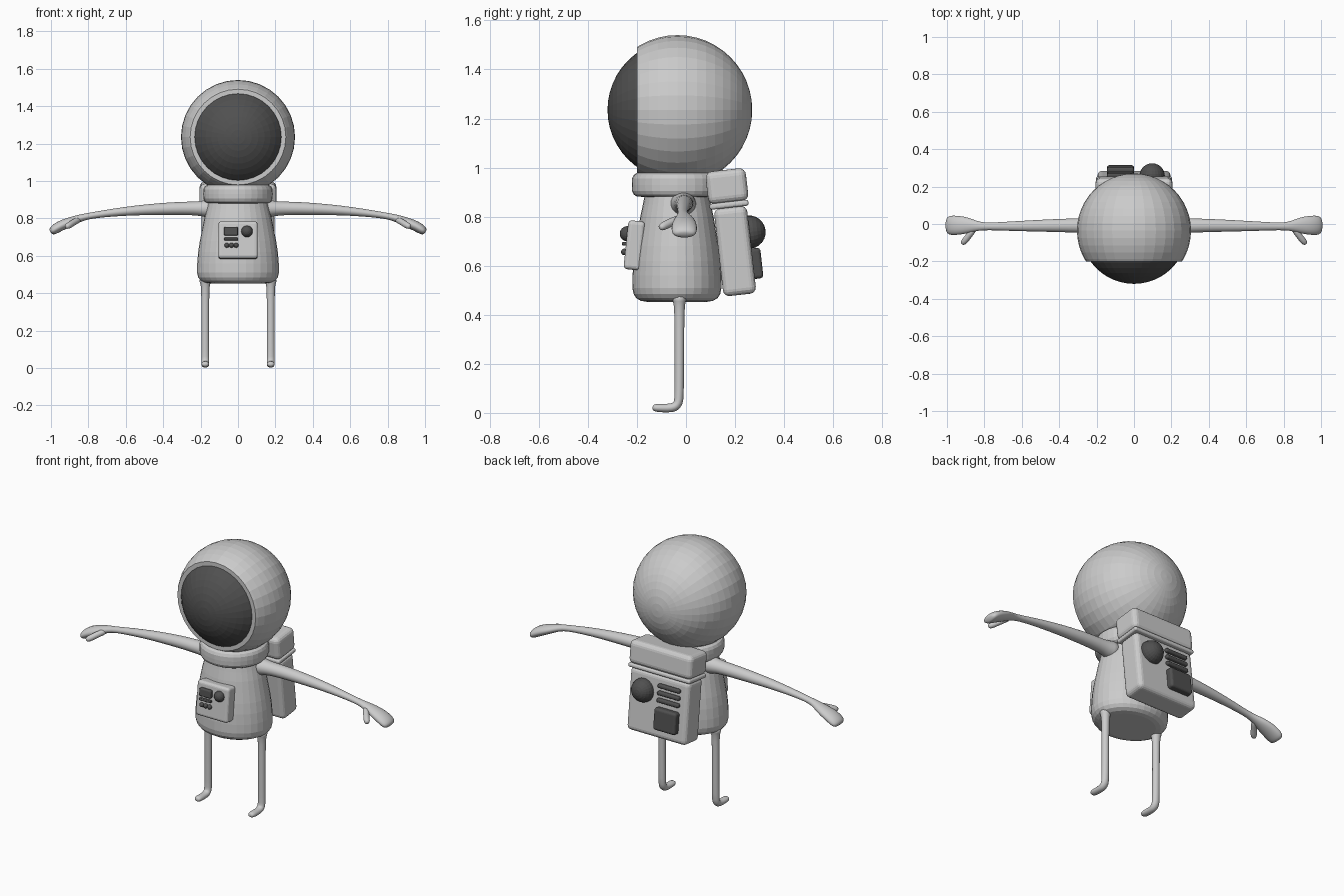
import bpy, bmesh, math
from mathutils import Vector, Matrix

if "Cube" in bpy.data.objects:
    bpy.data.objects.remove(bpy.data.objects["Cube"])


def material(name, v):
    m = bpy.data.materials.new(name)
    m.diffuse_color = (v, v, v, 1)
    m.use_nodes = True
    m.node_tree.nodes["Principled BSDF"].inputs["Base Color"].default_value = m.diffuse_color
    return m


SUIT = material("suit_grey", 0.6)
DARK = material("dark_grey", 0.08)


def finish(name, bm, mat, mirror=False, subdiv=0, smooth=False):
    bmesh.ops.recalc_face_normals(bm, faces=bm.faces)
    me = bpy.data.meshes.new(name)
    bm.to_mesh(me)
    bm.free()
    me.materials.append(mat)
    ob = bpy.data.objects.new(name, me)
    bpy.context.collection.objects.link(ob)
    if mirror:
        ob.modifiers.new("Mirror", 'MIRROR')
    if subdiv:
        s = ob.modifiers.new("Subdivision", 'SUBSURF')
        s.levels = s.render_levels = subdiv
    if smooth:
        for p in me.polygons:
            p.use_smooth = True
    return ob


def skin(bm, rings, close=True):
    """Join rings of vertices with quads and cap the ends."""
    n = len(rings[0])
    for a, b in zip(rings, rings[1:]):
        for i in range(n):
            j = (i + 1) % n
            bm.faces.new((a[i], a[j], b[j], b[i]))
    if close:
        bm.faces.new(rings[0])
        bm.faces.new(rings[-1])


def lathe(name, profile, mat, y, sx=1, sy=1, n=32, close=True):
    """Revolve (radius, z) points about a vertical axis."""
    bm = bmesh.new()
    rings = [[bm.verts.new((r * sx * math.cos(2 * math.pi * i / n),
                            y + r * sy * math.sin(2 * math.pi * i / n), z))
              for i in range(n)] for r, z in profile]
    skin(bm, rings, close)
    return finish(name, bm, mat)


def limb(name, sections, side, n=12):
    """Loft ellipses along a path: (x, y, z, half width, half thickness)."""
    bm = bmesh.new()
    pts = [Vector(s[:3]) for s in sections]
    rings = []
    for k, s in enumerate(sections):
        t = (pts[min(k + 1, len(pts) - 1)] - pts[max(k - 1, 0)]).normalized()
        a = Vector(side)
        a = (a - t * a.dot(t)).normalized()
        b = t.cross(a)
        rings.append([bm.verts.new(pts[k] + a * s[3] * math.cos(2 * math.pi * i / n)
                                   + b * s[4] * math.sin(2 * math.pi * i / n))
                      for i in range(n)])
    skin(bm, rings)
    return finish(name, bm, SUIT, mirror=True, subdiv=1, smooth=True)


def place(origin, tilt):
    return Matrix.Translation(origin) @ Matrix.Rotation(math.radians(tilt), 4, 'X')


def box(name, frame, centre, size, mat, bevel):
    bm = bmesh.new()
    bmesh.ops.create_cube(bm, size=1, matrix=Matrix.Diagonal((*size, 1)))
    bmesh.ops.bevel(bm, geom=bm.edges[:], offset=bevel, segments=4, profile=0.5, affect='EDGES')
    bm.transform(frame @ Matrix.Translation(centre))
    return finish(name, bm, mat)


def ball(name, frame, centre, r, mat, n=24):
    bm = bmesh.new()
    bmesh.ops.create_uvsphere(bm, u_segments=n, v_segments=n // 2, radius=r)
    bm.transform(frame @ Matrix.Translation(centre) @ Matrix.Rotation(math.pi / 2, 4, 'X'))
    return finish(name, bm, mat)


# Helmet shell with a flat front opening, and the visor dome inside it
def dome(name, r, mat, cut, keep_front):
    bm = bmesh.new()
    bmesh.ops.create_uvsphere(bm, u_segments=32, v_segments=24, radius=r)
    bm.transform(Matrix.Translation((0, -0.035, 1.235)) @ Matrix.Rotation(math.pi / 2, 4, 'X'))
    out = bmesh.ops.bisect_plane(bm, geom=bm.verts[:] + bm.edges[:] + bm.faces[:],
                                 plane_co=(0, cut, 0), plane_no=(0, 1, 0),
                                 clear_inner=not keep_front, clear_outer=keep_front)
    edges = [e for e in out['geom_cut'] if isinstance(e, bmesh.types.BMEdge)]
    bmesh.ops.edgeloop_fill(bm, edges=edges)
    return finish(name, bm, mat)


dome("helmet", 0.305, SUIT, -0.2, False)
dome("visor", 0.285, DARK, -0.195, True)

# Collar and torso
lathe("collar", [(0.13, 0.88), (0.165, 0.882), (0.178, 0.89), (0.185, 0.905), (0.186, 0.93),
                 (0.185, 0.955), (0.178, 0.97), (0.165, 0.978), (0.13, 0.98)], SUIT, -0.035)
lathe("torso", [(0.15, 0.453), (0.178, 0.457), (0.2, 0.468), (0.213, 0.485), (0.219, 0.51),
                (0.218, 0.56), (0.213, 0.62), (0.204, 0.68), (0.192, 0.74), (0.18, 0.8),
                (0.167, 0.85), (0.155, 0.9)], SUIT, -0.037, 1, 0.83)

# Arms with hands and thumbs
limb("arm", [(0.12, -0.012, 0.852, 0.062, 0.058), (0.165, -0.012, 0.852, 0.052, 0.05),
             (0.21, -0.01, 0.853, 0.042, 0.038), (0.3, -0.008, 0.854, 0.04, 0.037),
             (0.42, -0.008, 0.85, 0.036, 0.033), (0.55, -0.01, 0.843, 0.031, 0.027),
             (0.68, -0.012, 0.83, 0.025, 0.021), (0.78, -0.013, 0.816, 0.02, 0.017),
             (0.83, -0.012, 0.806, 0.024, 0.019), (0.87, -0.008, 0.792, 0.038, 0.023),
             (0.91, -0.007, 0.777, 0.049, 0.027), (0.95, -0.007, 0.76, 0.054, 0.029),
             (0.98, -0.007, 0.742, 0.054, 0.027), (0.995, -0.007, 0.73, 0.048, 0.022),
             (1.002, -0.007, 0.725, 0.03, 0.012)], (0, 1, 0))
limb("thumb", [(0.845, -0.015, 0.795, 0.014, 0.014), (0.865, -0.04, 0.786, 0.018, 0.017),
               (0.885, -0.065, 0.775, 0.017, 0.017), (0.9, -0.085, 0.765, 0.018, 0.018),
               (0.914, -0.1, 0.757, 0.016, 0.016), (0.92, -0.107, 0.754, 0.008, 0.008)], (0, 0, 1))

# Legs with feet
limb("leg", [(0.175, -0.027, 0.48, 0.04, 0.036), (0.175, -0.027, 0.455, 0.028, 0.027),
             (0.175, -0.027, 0.43, 0.022, 0.021), (0.175, -0.027, 0.25, 0.021, 0.02),
             (0.175, -0.028, 0.07, 0.022, 0.02), (0.175, -0.03, 0.04, 0.022, 0.02),
             (0.175, -0.045, 0.022, 0.022, 0.021), (0.175, -0.075, 0.019, 0.021, 0.018),
             (0.175, -0.11, 0.02, 0.023, 0.018), (0.175, -0.13, 0.021, 0.02, 0.015),
             (0.175, -0.137, 0.022, 0.01, 0.008)], (1, 0, 0))

# Chest panel with screen, bar, knob and buttons
chest = place((0, -0.21, 0.683), -6)
box("chest_panel", chest, (0, 0, 0), (0.21, 0.07, 0.2), SUIT, 0.016)
box("chest_screen", chest, (-0.037, -0.038, 0.044), (0.076, 0.034, 0.046), DARK, 0.008)
box("chest_bar", chest, (-0.037, -0.038, 0.002), (0.076, 0.026, 0.014), DARK, 0.005)
ball("chest_knob", chest, (0.048, -0.034, 0.044), 0.031, DARK, 20)
for i in range(3):
    ball("chest_button", chest, (-0.06 + 0.025 * i, -0.038, -0.031), 0.0135, DARK, 16)

# Backpack with lid, seam band and rear equipment
pack = place((0, 0.2, 0.66), 6.5)
box("backpack", pack, (0, 0, 0), (0.39, 0.135, 0.36), SUIT, 0.026)
box("backpack_band", pack, (0, -0.003, 0.19), (0.405, 0.16, 0.024), SUIT, 0.01)
box("backpack_lid", pack, (0, -0.003, 0.266), (0.41, 0.165, 0.134), SUIT, 0.028)
ball("rear_dome", pack, (0.097, 0.065, 0.07), 0.068, DARK)
for i in range(3):
    box("rear_vent", pack, (-0.072, 0.068, 0.123 - 0.041 * i), (0.145, 0.036, 0.024), DARK, 0.01)
box("rear_box", pack, (-0.072, 0.078, -0.06), (0.145, 0.05, 0.125), DARK, 0.014)
